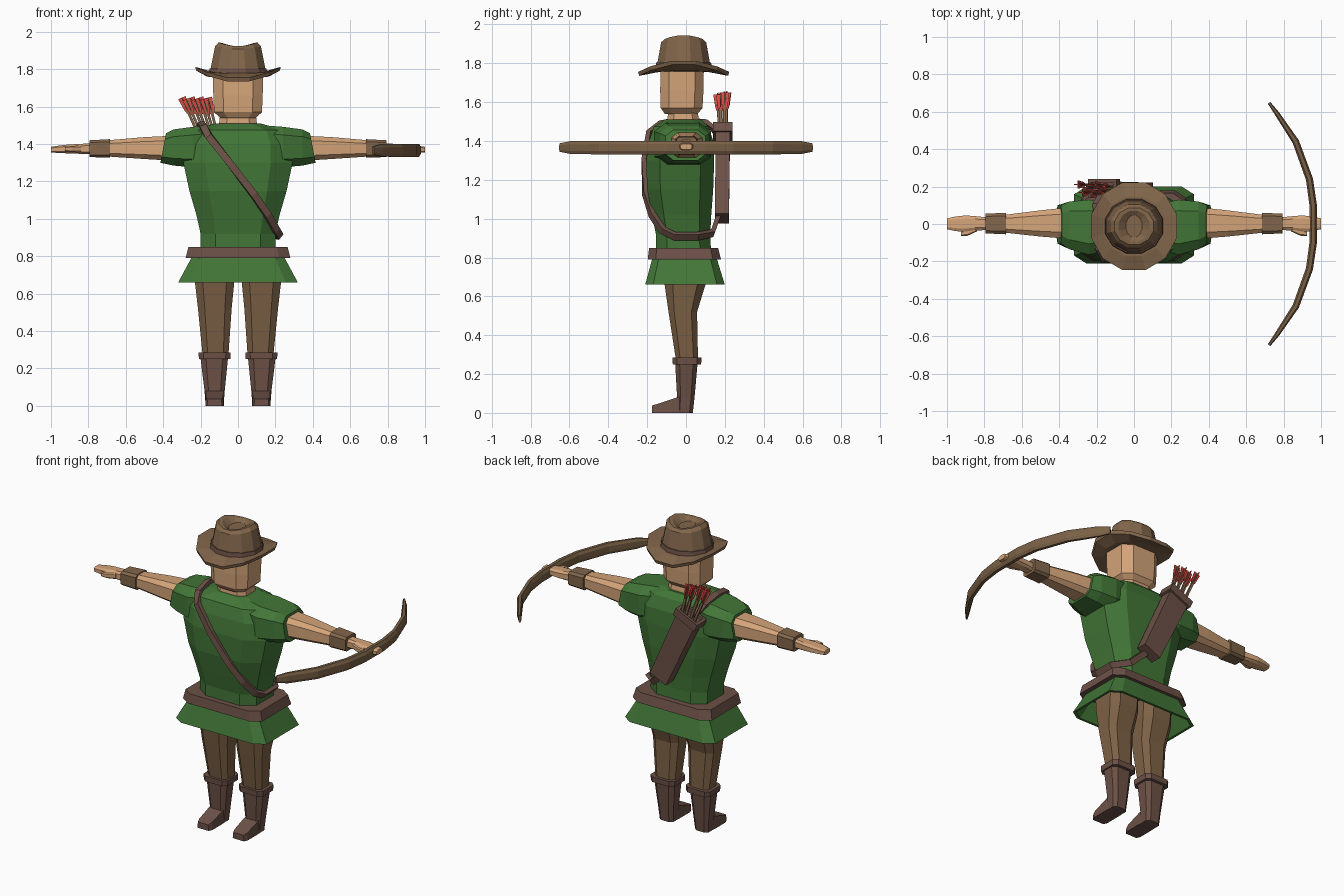
import bpy, bmesh, math
from mathutils import Vector


def material(name, r, g, b):
    m = bpy.data.materials.new(name)
    m.diffuse_color = [((c / 255 + 0.055) / 1.055) ** 2.4 for c in (r, g, b)] + [1]
    return m


SKIN = material("skin", 212, 164, 121)
GREEN = material("tunic green", 66, 118, 55)
HAT = material("felt brown", 130, 102, 75)
PANTS = material("trouser brown", 126, 98, 70)
LEATHER = material("dark leather", 108, 81, 71)
WOOD = material("bow wood", 122, 97, 70)
RED = material("feather red", 222, 76, 68)


def loft(name, rings, mat):
    """Skin a closed solid through rings that share one point count."""
    bm = bmesh.new()
    rows = [[bm.verts.new(p) for p in ring] for ring in rings]
    n = len(rows[0])
    for a, b in zip(rows, rows[1:]):
        for i in range(n):
            j = (i + 1) % n
            bm.faces.new((a[i], a[j], b[j], b[i]))
    bm.faces.new(rows[0])
    bm.faces.new(rows[-1])
    bmesh.ops.recalc_face_normals(bm, faces=bm.faces)
    me = bpy.data.meshes.new(name)
    bm.to_mesh(me)
    bm.free()
    me.materials.append(mat)
    ob = bpy.data.objects.new(name, me)
    bpy.context.collection.objects.link(ob)
    return ob


def octagon(a0, a1, b0, b1, c=0.6):
    """Rectangle with chamfered corners."""
    am, ah, bm_, bh = (a0 + a1) / 2, (a1 - a0) / 2, (b0 + b1) / 2, (b1 - b0) / 2
    pts = [(1, -c), (1, c), (c, 1), (-c, 1), (-1, c), (-1, -c), (-c, -1), (c, -1)]
    return [(am + p * ah, bm_ + q * bh) for p, q in pts]


def level(z, cx, hx, y0, y1, c=0.6):
    return [(x, y, z) for x, y in octagon(cx - hx, cx + hx, y0, y1, c)]


def section(s, x, y0, y1, z0, z1, c=0.6, lean=0.0):
    """Ring across an arm; lean moves its bottom outward."""
    return [(s * (x + lean * (z1 - z) / (z1 - z0)), y, z)
            for y, z in octagon(y0, y1, z0, z1, c)]


def oval(z, rx, ry, wave=0.0, cy=-0.012, n=12):
    ang = [2 * math.pi * (i + 0.5) / n for i in range(n)]
    return [(rx * math.cos(t), cy + ry * math.sin(t), z + wave * math.cos(2 * t)) for t in ang]


def box_ring(p, u, v):
    return [p + u + v, p - u + v, p - u - v, p + u - v]


# Tunic body
loft("tunic_body", [level(z, 0, hx, y0, y1) for z, hx, y0, y1 in [
    (0.80, 0.20, -0.155, 0.13), (0.92, 0.20, -0.155, 0.125), (1.02, 0.222, -0.175, 0.13),
    (1.15, 0.26, -0.20, 0.14), (1.30, 0.292, -0.205, 0.145), (1.40, 0.29, -0.19, 0.14),
    (1.475, 0.25, -0.165, 0.115), (1.51, 0.12, -0.11, 0.08)]], GREEN)

# Flared skirt, hollow below
loft("tunic_skirt", [level(z, 0, hx, y0, y1, 0.8) for z, hx, y0, y1 in [
    (0.84, 0.235, -0.165, 0.145), (0.79, 0.25, -0.175, 0.16), (0.66, 0.32, -0.21, 0.20),
    (0.66, 0.305, -0.195, 0.185), (0.78, 0.235, -0.16, 0.145)]], GREEN)

# Belt
loft("belt", [level(0.85, 0, 0.265, -0.19, 0.165, 0.78),
              level(0.79, 0, 0.28, -0.197, 0.18, 0.78)], LEATHER)

# Neck and head
loft("neck", [level(1.46, 0, 0.11, -0.10, 0.07), level(1.52, 0, 0.10, -0.095, 0.065),
              level(1.60, 0, 0.09, -0.085, 0.05)], SKIN)
loft("head", [level(1.54, 0, 0.095, -0.11, 0.06), level(1.57, 0, 0.128, -0.13, 0.085),
              level(1.66, 0, 0.132, -0.133, 0.09), level(1.79, 0, 0.135, -0.13, 0.092)], SKIN)

# Hat: curled brim, band, pinched crown
loft("hat_brim", [oval(1.757, 0.13, 0.12), oval(1.757, 0.17, 0.165, 0.004),
                  oval(1.764, 0.232, 0.237, 0.033), oval(1.784, 0.237, 0.243, 0.033),
                  oval(1.782, 0.17, 0.165, 0.004), oval(1.78, 0.13, 0.12)], HAT)
loft("hat_band", [oval(1.765, 0.166, 0.152), oval(1.805, 0.157, 0.146)], LEATHER)
loft("hat_crown", [oval(1.78, 0.156, 0.144), oval(1.915, 0.127, 0.12, 0.008),
                   oval(1.934, 0.108, 0.102, 0.011), oval(1.932, 0.085, 0.085, 0.009),
                   oval(1.908, 0.045, 0.06)], HAT)

for side, s in (("left", 1), ("right", -1)):
    # Sleeve
    loft("sleeve_" + side, [section(s, 0.10, -0.13, 0.10, 1.30, 1.503),
                            section(s, 0.24, -0.165, 0.13, 1.275, 1.492),
                            section(s, 0.345, -0.135, 0.12, 1.285, 1.478),
                            section(s, 0.385, -0.105, 0.10, 1.30, 1.457, lean=0.03)], GREEN)
    # Arm, bracer, hand and thumb
    loft("arm_" + side, [section(s, 0.34, -0.08, 0.09, 1.31, 1.445),
                         section(s, 0.50, -0.067, 0.073, 1.32, 1.437),
                         section(s, 0.72, -0.043, 0.045, 1.335, 1.418)], SKIN)
    loft("bracer_" + side, [section(s, 0.685, -0.055, 0.06, 1.328, 1.426, 0.72),
                            section(s, 0.795, -0.05, 0.055, 1.33, 1.42, 0.72)], HAT)
    loft("hand_" + side, [section(s, 0.78, -0.032, 0.035, 1.345, 1.405),
                          section(s, 0.85, -0.035, 0.042, 1.348, 1.40),
                          section(s, 0.90, -0.042, 0.046, 1.35, 1.398),
                          section(s, 0.955, -0.038, 0.04, 1.352, 1.392),
                          section(s, 1.0, -0.028, 0.03, 1.355, 1.385)], SKIN)
    loft("thumb_" + side, [section(s, 0.84, -0.04, -0.01, 1.355, 1.392),
                           section(s, 0.89, -0.063, -0.03, 1.357, 1.39),
                           section(s, 0.925, -0.063, -0.04, 1.36, 1.386)], SKIN)
    # Trouser leg
    loft("leg_" + side, [level(0.78, s * 0.125, 0.105, -0.12, 0.11),
                         level(0.66, s * 0.125, 0.105, -0.11, 0.10),
                         level(0.52, s * 0.124, 0.09, -0.09, 0.057),
                         level(0.26, s * 0.12, 0.068, -0.05, 0.062)], PANTS)
    # Boot shaft, cuff and foot
    loft("boot_cuff_" + side, [level(0.25, s * 0.125, 0.084, -0.068, 0.078, 0.7),
                               level(0.285, s * 0.125, 0.086, -0.07, 0.08, 0.7)], LEATHER)
    loft("boot_shaft_" + side, [level(0.26, s * 0.127, 0.074, -0.056, 0.06),
                                level(0.08, s * 0.125, 0.054, -0.046, 0.044),
                                level(0.0, s * 0.125, 0.048, -0.05, 0.035)], LEATHER)
    loft("boot_foot_" + side, [[(s * 0.125 - w, y, 0), (s * 0.125 + w, y, 0),
                                (s * 0.125 + w * k, y, h), (s * 0.125 - w * k, y, h)]
                               for y, w, k, h in [(0.02, 0.045, 1, 0.09), (-0.045, 0.05, 0.95, 0.08),
                                                  (-0.15, 0.05, 0.9, 0.045),
                                                  (-0.175, 0.04, 0.9, 0.038)]], LEATHER)

# Bow held flat in the left hand
half = [(0.722, 0.648, 0.008, 0.022), (0.765, 0.59, 0.013, 0.033), (0.865, 0.44, 0.018, 0.035),
        (0.938, 0.24, 0.019, 0.035), (0.958, 0.10, 0.020, 0.035)]
path = half + [(x, -y, a, b) for x, y, a, b in reversed(half)]
rings = []
for i, (x, y, a, b) in enumerate(path):
    p, q = path[max(i - 1, 0)], path[min(i + 1, len(path) - 1)]
    t = Vector((q[0] - p[0], q[1] - p[1], 0)).normalized()
    out = Vector((-t.y, t.x, 0))
    rings.append([Vector((x, y, 1.366)) + out * u + Vector((0, 0, v))
                  for u, v in octagon(-a, a, -b, b, 0.5)])
loft("bow", rings, WOOD)

# Quiver on the back, tilted along its axis
low, top = Vector((0.045, 0.185, 1.0)), Vector((-0.17, 0.19, 1.462))
axis = (top - low).normalized()
across = Vector((-axis.z, 0, axis.x)).normalized()
deep = Vector((0, 1, 0))
loft("quiver", [box_ring(low, across * 0.062, deep * 0.036),
                box_ring(top - axis * 0.02, across * 0.07, deep * 0.037)], LEATHER)
loft("quiver_rim", [box_ring(top - axis * 0.05, across * 0.083, deep * 0.05),
                    box_ring(top, across * 0.083, deep * 0.05),
                    box_ring(top, across * 0.065, deep * 0.033),
                    box_ring(top - axis * 0.025, across * 0.063, deep * 0.031)], LEATHER)

# Arrows with crossed feathers, fanned out of the quiver
for k in range(7):
    f = k / 3 - 1
    g = (0.9, -0.7, 0.3, -0.9, 0.8, -0.4, 0.5)[k]
    base = top - axis * 0.06 + across * (-0.045 * f) + deep * (0.018 * g)
    tip = Vector((-0.23 + 0.07 * f, 0.187 + 0.027 * g, 1.648 - 0.008 * (k % 2)))
    d = (tip - base).normalized()
    u = d.cross(deep).normalized()
    v = d.cross(u)
    loft("arrow_shaft", [box_ring(base, u * 0.007, v * 0.007),
                         box_ring(tip - d * 0.01, u * 0.007, v * 0.007)], HAT)
    for e, h in ((u, v), (v, u)):
        loft("arrow_feather", [box_ring(tip - d * 0.09, e * 0.009, h * 0.002),
                               box_ring(tip - d * 0.07, e * 0.015, h * 0.002),
                               box_ring(tip, e * 0.022, h * 0.002)], RED)

# Shoulder strap wrapped around the body
pts = [Vector(p) for p in [
    (-0.17, 0.165, 1.44), (-0.20, 0.105, 1.495), (-0.195, -0.03, 1.508), (-0.185, -0.135, 1.49),
    (-0.155, -0.19, 1.44), (-0.045, -0.217, 1.30), (0.085, -0.21, 1.13), (0.16, -0.175, 1.02),
    (0.205, -0.12, 0.94), (0.222, -0.06, 0.91), (0.222, 0.06, 0.91), (0.14, 0.135, 0.925),
    (0.05, 0.165, 1.01)]]
rings = []
for i, p in enumerate(pts):
    t = (pts[min(i + 1, len(pts) - 1)] - pts[max(i - 1, 0)]).normalized()
    n = p - Vector((0, -0.02, 1.2))
    n.z *= 0.6 if p.z < 1.48 else 2.5
    n = (n - t * n.dot(t)).normalized()
    rings.append(box_ring(p, t.cross(n) * 0.019, n * 0.012))
loft("shoulder_strap", rings, LEATHER)
